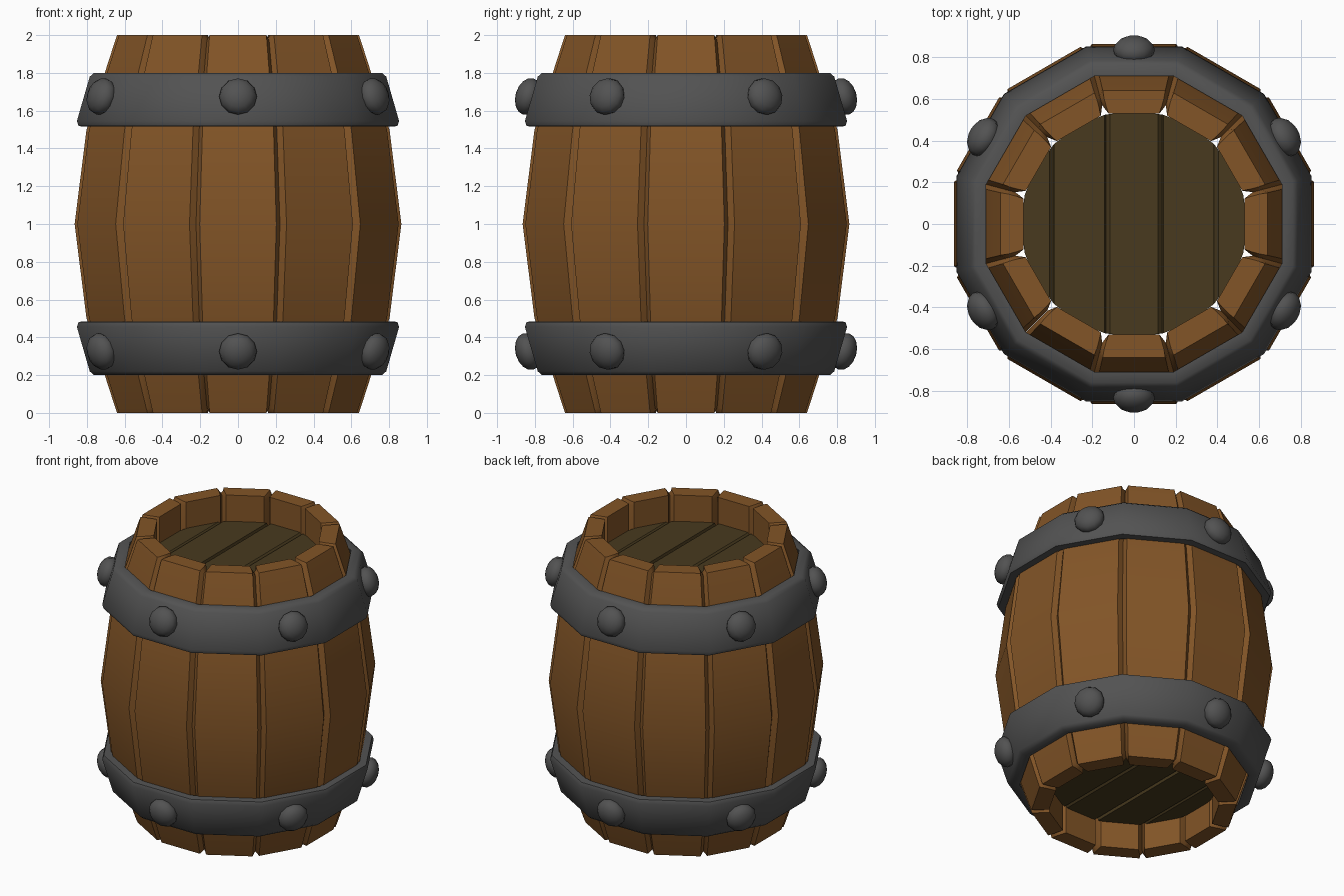
import bpy, bmesh
from math import radians, tan, cos, pi
from mathutils import Matrix, Vector

if "Cube" in bpy.data.objects:
    bpy.data.objects.remove(bpy.data.objects["Cube"])

SIDES = 12
HALF = pi / SIDES


def material(name, rgb):
    m = bpy.data.materials.new(name)
    m.diffuse_color = (*rgb, 1)
    m.use_nodes = True
    m.node_tree.nodes["Principled BSDF"].inputs["Base Color"].default_value = m.diffuse_color
    return m


WOOD = material("stave_wood", (0.225, 0.09, 0.02))
DARK = material("lid_wood", (0.065, 0.042, 0.013))
IRON = material("iron", (0.085, 0.085, 0.085))


def make(name, bm, mat, angle=None):
    bmesh.ops.recalc_face_normals(bm, faces=bm.faces[:])
    me = bpy.data.meshes.new(name)
    bm.to_mesh(me)
    bm.free()
    me.materials.append(mat)
    ob = bpy.data.objects.new(name, me)
    bpy.context.collection.objects.link(ob)
    if angle:
        bpy.ops.object.select_all(action='DESELECT')
        ob.select_set(True)
        bpy.context.view_layer.objects.active = ob
        bpy.ops.object.shade_smooth_by_angle(angle=radians(angle))
    return ob


def loft(bm, rings, closed):
    # Join vertex rings with quads; cap the ends or close the loop
    rows = [[bm.verts.new(p) for p in r] for r in rings]
    pairs = list(zip(rows, rows[1:])) + ([(rows[-1], rows[0])] if closed else [])
    for a, b in pairs:
        n = len(a)
        for i in range(n):
            bm.faces.new((a[i], a[(i + 1) % n], b[(i + 1) % n], b[i]))
    if not closed:
        bm.faces.new(rows[0])
        bm.faces.new(rows[-1])


# Staves: chamfered planks, bulging outside and upright inside
INNER = 0.53


def stave_section(r, z, trim):
    t = tan(HALF)
    half = [(r, r * t * 0.875), (r - 0.035, (r - 0.035) * t - trim),
            (INNER + 0.04, (INNER + 0.04) * t - trim), (INNER, INNER * t - 0.02)]
    pts = half + [(x, -y) for x, y in reversed(half)]
    return [Vector((x, y, z)) for x, y in pts]


# radius, height, side trim (the end rims are nicked)
PROFILE = [(0.64, 0, 0.018), (0.649, 0.025, 0), (0.802, 0.5, 0), (0.865, 1, 0),
           (0.802, 1.5, 0), (0.649, 1.975, 0), (0.64, 2, 0.018)]
for k in range(SIDES):
    bm = bmesh.new()
    loft(bm, [stave_section(*p) for p in PROFILE], False)
    bm.transform(Matrix.Rotation(2 * HALF * k, 4, 'Z'))
    make(f"stave_{k + 1}", bm, WOOD, 24)

# Lids: round boards split into planks with grooves
CUTS = [-0.6, -0.385, -0.135, 0.135, 0.385, 0.6]
for name, z in (("top_lid", 1.775), ("bottom_lid", 0.225)):
    for i, (x0, x1) in enumerate(zip(CUTS, CUTS[1:])):
        bm = bmesh.new()
        bmesh.ops.create_cone(bm, cap_ends=True, segments=24, radius1=0.543, radius2=0.543,
                              depth=0.08, matrix=Matrix.Translation((0, 0, z)))
        for x, n in ((x0, -1), (x1, 1)):
            res = bmesh.ops.bisect_plane(bm, geom=bm.verts[:] + bm.edges[:] + bm.faces[:],
                                         plane_co=(x, 0, 0), plane_no=(n, 0, 0), clear_outer=True)
            edges = [e for e in res["geom_cut"] if isinstance(e, bmesh.types.BMEdge)]
            if edges:
                bmesh.ops.contextual_create(bm, geom=edges)
        # Chamfer the long plank edges
        longs = [e for e in bm.edges
                 if abs(e.verts[0].co.x - e.verts[1].co.x) < 1e-4
                 and abs(e.verts[0].co.z - e.verts[1].co.z) < 1e-4
                 and min(abs(e.verts[0].co.x - c) for c in CUTS) < 1e-4]
        bmesh.ops.bevel(bm, geom=longs, offset=0.02, segments=1, affect='EDGES')
        make(f"{name}_plank_{i + 1}", bm, DARK)

# Iron hoops and rivets, mirrored about the middle height
HOOP = [(0.71, 1.80), (0.762, 1.80), (0.785, 1.78), (0.853, 1.545), (0.843, 1.518), (0.79, 1.515)]
TILT = radians(16)
for name, flip in (("top", False), ("bottom", True)):
    mz = (lambda z: 2 - z) if flip else (lambda z: z)
    bm = bmesh.new()
    rings = []
    for k in range(SIDES):
        rot = Matrix.Rotation(HALF * (2 * k + 1), 3, 'Z')
        rings.append([rot @ Vector((r / cos(HALF), 0, mz(z))) for r, z in HOOP])
    loft(bm, rings, True)
    make(f"{name}_hoop", bm, IRON, 60)
    for k in range(6):
        bm = bmesh.new()
        bmesh.ops.create_uvsphere(bm, u_segments=12, v_segments=8, radius=0.1)
        lean = pi / 2 + (TILT if flip else -TILT)
        bm.transform(Matrix.Rotation(radians(60 * k + 30), 4, 'Z')
                     @ Matrix.Translation((0.835, 0, mz(1.675)))
                     @ Matrix.Rotation(lean, 4, 'Y')
                     @ Matrix.Diagonal((1, 1, 0.68, 1)))
        make(f"{name}_rivet_{k + 1}", bm, IRON, 50)
